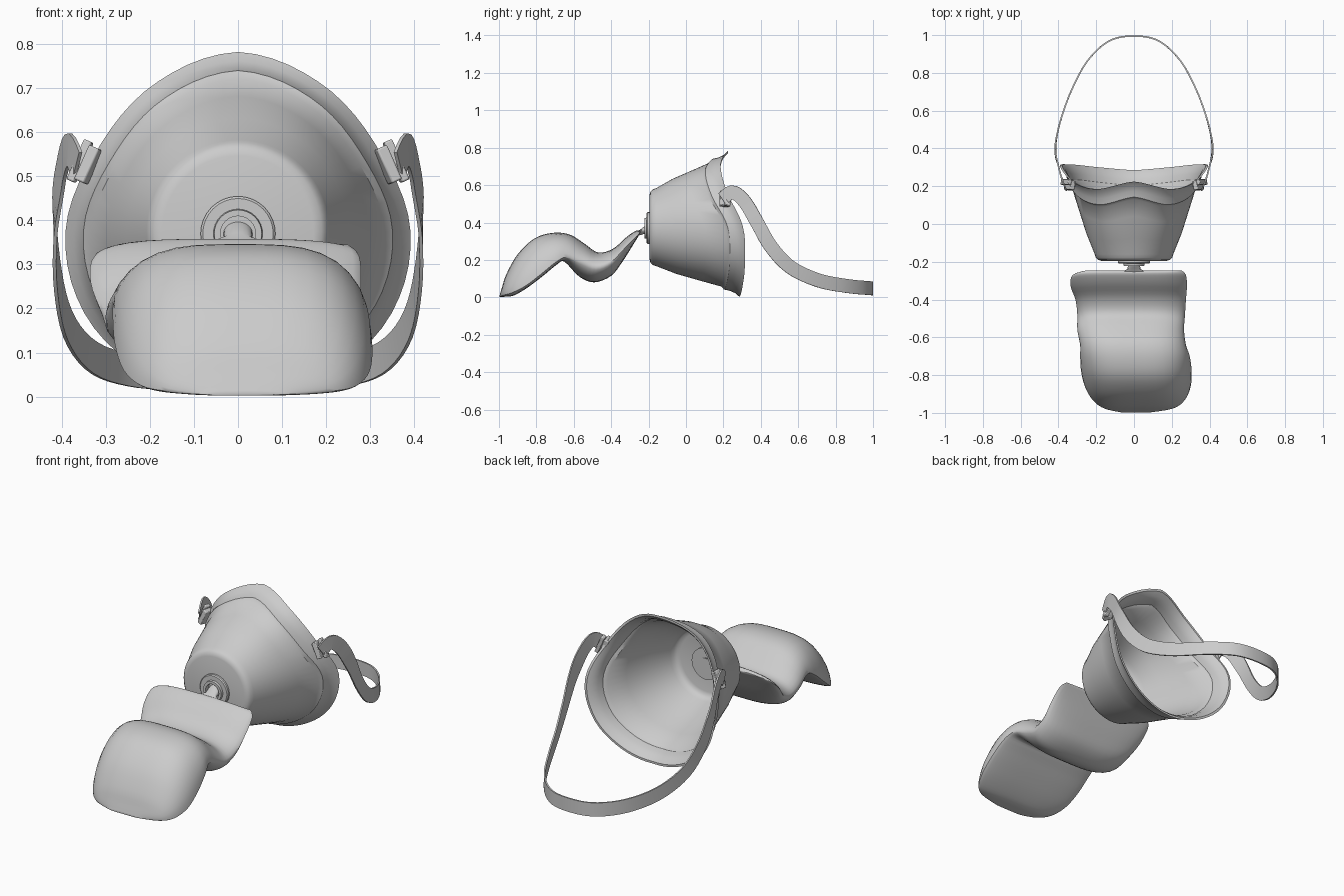
import bpy, bmesh
from math import sin, cos, pi, radians
from mathutils import Vector, Matrix

cube = bpy.data.objects.get("Cube")
if cube:
    bpy.data.objects.remove(cube, do_unlink=True)

grey = bpy.data.materials.new("soft grey")
grey.use_nodes = True
color = (0.6, 0.6, 0.6, 1)
grey.diffuse_color = color
grey.node_tree.nodes["Principled BSDF"].inputs["Base Color"].default_value = color


def finish(bm, name, angle=35):
    """Turn a bmesh into a shaded object."""
    bmesh.ops.recalc_face_normals(bm, faces=bm.faces)
    mesh = bpy.data.meshes.new(name)
    bm.to_mesh(mesh)
    bm.free()
    mesh.materials.append(grey)
    obj = bpy.data.objects.new(name, mesh)
    bpy.context.collection.objects.link(obj)
    bpy.ops.object.select_all(action='DESELECT')
    obj.select_set(True)
    bpy.context.view_layer.objects.active = obj
    bpy.ops.object.shade_smooth_by_angle(angle=radians(angle))
    return obj


def loft(name, rings, angle=35):
    """Skin closed rings and cap both ends."""
    bm = bmesh.new()
    rows = [[bm.verts.new(p) for p in ring] for ring in rings]
    n = len(rows[0])
    for a, b in zip(rows, rows[1:]):
        for i in range(n):
            j = (i + 1) % n
            bm.faces.new((a[i], a[j], b[j], b[i]))
    bm.faces.new(rows[0])
    bm.faces.new(rows[-1])
    return finish(bm, name, angle)


def spline(keys, u):
    """Smooth curve through evenly spaced keys, u from 0 to 1."""
    s = u * (len(keys) - 1)
    i = min(int(s), len(keys) - 2)
    f = s - i
    p0, p1 = keys[max(i - 1, 0)], keys[i]
    p2, p3 = keys[i + 1], keys[min(i + 2, len(keys) - 1)]
    return p1 + (p2 - p0) * (f / 2) + (p0 * 2 - p1 * 5 + p2 * 4 - p3) * (f * f / 2) \
        + (p1 * 3 - p0 - p2 * 3 + p3) * (f ** 3 / 2)


# Face cup: round front blending into a contoured rim
CENTER_Z = 0.375
SEGMENTS = 64
RIM_Y = [.225, .185, .22, .305, .315, .30, .285]
RIM_R = [.408, .385, .37, .392, .395, .38, .372]


def cup_ring(blend, radius, dy):
    ring = []
    for i in range(SEGMENTS):
        t = 2 * pi * i / SEGMENTS
        u = min(t, 2 * pi - t) / pi
        r = radius * (1 + blend * (spline(RIM_R, u) / .385 - 1))
        y = -.19 + blend * (spline(RIM_Y, u) - .085 + .19) + dy
        ring.append(Vector((r * sin(t), y, CENTER_Z + r * cos(t))))
    return ring


cup = [(0, .172, -.005), (0, .190, 0), (0, .202, .012), (0, .208, .03), (.35, .252, 0),
       (.7, .295, 0), (.97, .328, 0), (1, .345, .003), (1, .352, .035), (1, .366, .065), (1, .385, .085)]
outer = [cup_ring(*c) for c in cup]
inner = [cup_ring(b, r - .012, dy + .012 * (1 - b)) for b, r, dy in reversed(cup)]
loft("face_cup", outer + inner)


# Stepped collar on the cup front
def disc(y, r):
    return [Vector((r * sin(a), y, .37 + r * cos(a)))
            for a in (2 * pi * i / 32 for i in range(32))]


loft("inlet_collar", [disc(y, r) for y, r in
     ((-.17, .085), (-.205, .085), (-.21, .08), (-.21, .056), (-.222, .054), (-.222, .04), (-.185, .04))])

# Neck from the collar, flattening into the bag
neck = [(-.18, .372, .034, .034), (-.215, .366, .032, .028), (-.24, .352, .034, .02),
        (-.255, .345, .07, .014), (-.285, .325, .1, .018)]
loft("bag_neck", [[Vector((rx * cos(a), y + rz * .4 * sin(a), z + rz * sin(a)))
                   for a in (2 * pi * i / 20 for i in range(20))]
                  for y, z, rx, rz in neck])

# Reservoir bag stations: seam y z, top y z, underside y z, right and left edge
bag = [Vector(s) for s in (
    (-.245, .345, -.245, .348, -.245, .342, -.25, .25),
    (-.27, .32, -.262, .358, -.28, .285, -.325, .275),
    (-.33, .26, -.315, .325, -.34, .19, -.335, .28),
    (-.40, .19, -.39, .26, -.40, .115, -.31, .275),
    (-.48, .16, -.47, .24, -.49, .08, -.30, .27),
    (-.56, .19, -.54, .285, -.57, .11, -.30, .265),
    (-.64, .215, -.62, .335, -.65, .19, -.285, .275),
    (-.70, .185, -.71, .345, -.69, .175, -.285, .295),
    (-.78, .12, -.81, .315, -.77, .11, -.28, .305),
    (-.86, .06, -.90, .23, -.85, .05, -.26, .30),
    (-.93, .025, -.96, .125, -.92, .01, -.22, .27),
    (-.975, .012, -.985, .05, -.97, .003, -.16, .21),
    (-.997, .004, -.998, .006, -.996, .002, -.07, .09))]


def bag_ring(s, half=18):
    seam, top, under = Vector((0, s[0], s[1])), Vector((0, s[2], s[3])), Vector((0, s[4], s[5]))
    ring = []
    for i in range(2 * half):
        a = pi * i / half
        k = cos(a)
        target = top if i <= half else under
        p = seam + (target - seam) * (1 - abs(k) ** 3.5) ** .6
        p.x = (s[6] + s[7]) / 2 + k * (s[7] - s[6]) / 2
        ring.append(p)
    return ring


STEPS = 48
loft("reservoir_bag", [bag_ring(spline(bag, i / STEPS)) for i in range(STEPS + 1)], 50)

# Head strap: a flat band swept around the back
half_path = [Vector(p) for p in (
    (.365, .195, .525), (.385, .25, .562), (.402, .315, .51), (.415, .38, .40),
    (.41, .455, .27), (.385, .56, .16), (.33, .71, .09), (.245, .865, .06), (.13, .97, .05))]
path = half_path + [Vector((0, .995, .048))] + [Vector((-p.x, p.y, p.z)) for p in reversed(half_path)]
COUNT = 80
rings = []
for i in range(COUNT + 1):
    u = i / COUNT
    center = spline(path, u)
    tangent = (spline(path, min(u + .004, 1)) - spline(path, max(u - .004, 0))).normalized()
    side = Vector((-tangent.y, tangent.x, 0)).normalized() * .004
    width = tangent.cross(side).normalized() * .037
    rings.append([center + side + width, center - side + width,
                  center - side - width, center + side - width])
loft("head_strap", rings)

# Stepped buckles holding the strap on the rim
for label, sign in (("left", 1), ("right", -1)):
    bm = bmesh.new()
    for radius, y, size in ((.372, .205, (.085, .05, .026)), (.393, .222, (.1, .03, .02))):
        m = (Matrix.Translation((0, 0, CENTER_Z)) @ Matrix.Rotation(sign * radians(66), 4, 'Y')
             @ Matrix.Translation((0, y, radius)) @ Matrix.Rotation(radians(-12), 4, 'X')
             @ Matrix.Diagonal((*size, 1)))
        bmesh.ops.create_cube(bm, size=1, matrix=m)
    buckle = finish(bm, label + "_strap_buckle")
    bevel = buckle.modifiers.new("soft edges", 'BEVEL')
    bevel.width = .004
    bevel.segments = 2
